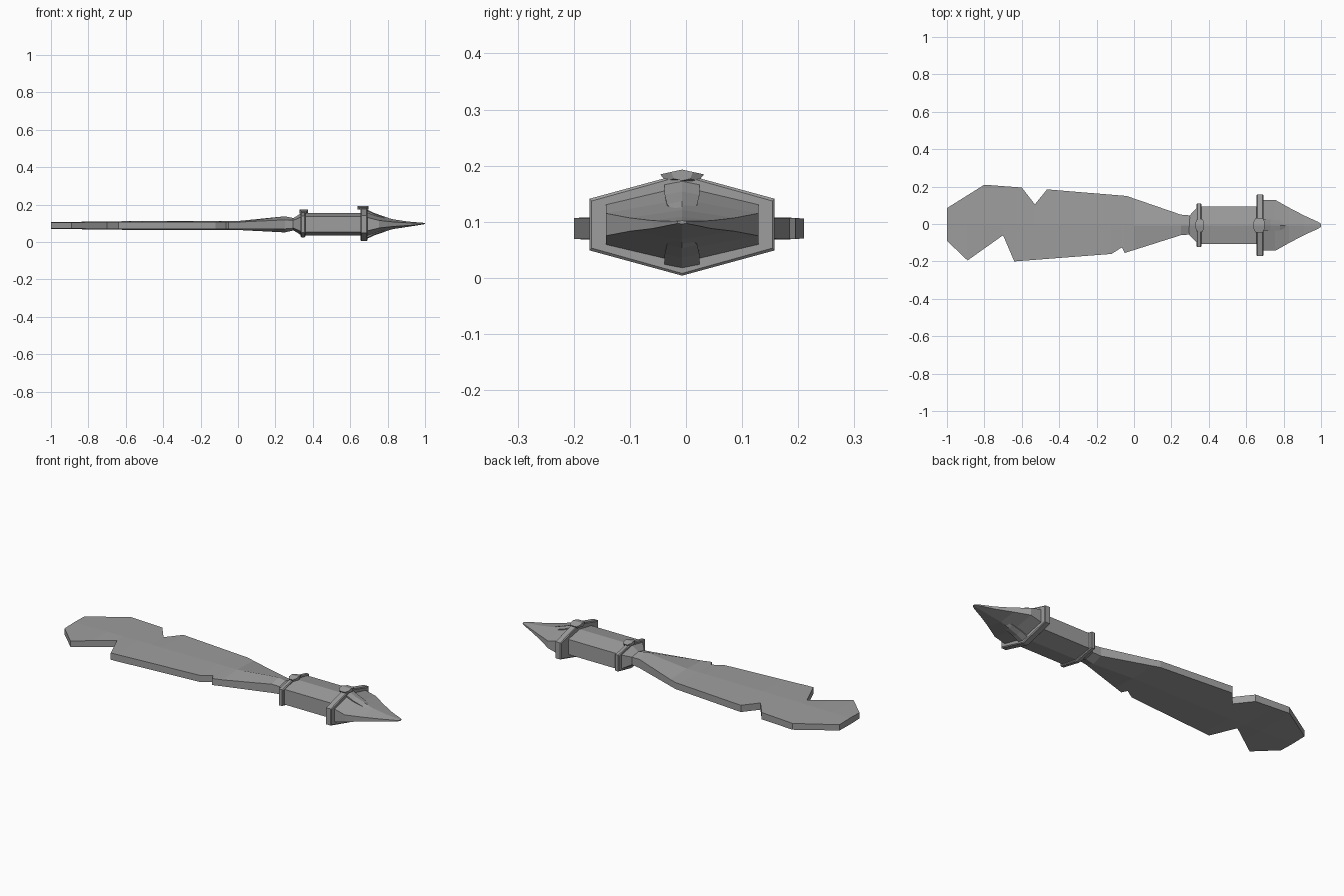
import bpy
import bmesh

cube = bpy.data.objects.get("Cube")
if cube:
    bpy.data.objects.remove(cube, do_unlink=True)

stone = bpy.data.materials.new("grey")
stone.use_nodes = True
GREY = (0.34, 0.34, 0.34, 1)
stone.diffuse_color = GREY
stone.node_tree.nodes["Principled BSDF"].inputs["Base Color"].default_value = GREY

CY, CZ = -0.007, 0.095   # long axis of the handle


def hexagon(x, width, peak, side, cz=CZ):
    """Hexagon across the axis: points above and below, upright sides."""
    return [(x, CY, cz + peak), (x, CY + width, cz + side), (x, CY + width, cz - side),
            (x, CY, cz - peak), (x, CY - width, cz - side), (x, CY - width, cz + side)]


def loft(name, sections):
    """Skin matching cross-sections and close both ends."""
    bm = bmesh.new()
    rings = [[bm.verts.new(p) for p in s] for s in sections]
    n = len(rings[0])
    for a, b in zip(rings, rings[1:]):
        for i in range(n):
            j = (i + 1) % n
            bm.faces.new((a[i], a[j], b[j], b[i]))
    bm.faces.new(rings[0])
    bm.faces.new(rings[-1])
    bmesh.ops.recalc_face_normals(bm, faces=bm.faces)
    mesh = bpy.data.meshes.new(name)
    bm.to_mesh(mesh)
    bm.free()
    mesh.materials.append(stone)
    obj = bpy.data.objects.new(name, mesh)
    bpy.context.collection.objects.link(obj)
    return obj


def along(points, x):
    """Value of a piecewise-linear line at x."""
    for (x0, v0), (x1, v1) in zip(points, points[1:]):
        if x0 <= x <= x1:
            return v0 + (v1 - v0) * (x - x0) / (x1 - x0)
    return points[-1][1]


# Blade: two notched edges and a ridge that swells towards the handle
back = [(-1, .085), (-.8, .21), (-.6, .195), (-.53, .105), (-.465, .185),
        (-.04, .15), (.25, .05), (.31, .045)]
front = [(-1, -.09), (-.89, -.195), (-.7, -.06), (-.64, -.2), (-.12, -.16),
         (-.065, -.125), (-.05, -.155), (.25, -.06), (.31, -.055)]
ridge = [(-1, .018), (-.6, .023), (0, .024), (.25, .043), (.31, .03)]
edge = [(-1, .016), (-.6, .019), (0, .018), (.25, .024), (.31, .02)]
middle = [(-1, .088), (0, .088), (.25, .094), (.31, CZ)]
blade = []
for x in sorted({p[0] for p in back + front + ridge}):
    yb, yf = along(back, x), along(front, x)
    z, r, e = along(middle, x), along(ridge, x), along(edge, x)
    blade.append([(x, CY, z + r), (x, yb, z + e), (x, yb, z - e),
                  (x, CY, z - r), (x, yf, z - e), (x, yf, z + e)])
loft("blade", blade)

# Handle
loft("collar", [hexagon(.295, .05, .032, .02), hexagon(.34, .098, .06, .04)])
loft("grip", [hexagon(.34, .1, .06, .042), hexagon(.67, .1, .06, .042)])


# Guard rings with slightly bevelled rims
def guard(name, x0, x1, width, peak, side):
    b = .004
    loft(name, [hexagon(x0, width - b, peak - b, side - b),
                hexagon(x0 + b, width, peak, side),
                hexagon(x1 - b, width, peak, side),
                hexagon(x1, width - b, peak - b, side - b)])


guard("small_guard", .335, .36, .117, .07, .045)
guard("large_guard", .656, .692, .165, .091, .046)


# Small caps straddling the guard peaks
def cap(name, x0, x1, width, z):
    sections = []
    for x, w in ((x0, width * .5), (x0 + .01, width), (x1 - .01, width), (x1, width * .5)):
        sections.append([(x, CY, z), (x, CY + w, z - w * .22),
                         (x, CY + w * .75, z - w * .22 - .012), (x, CY, z - .02),
                         (x, CY - w * .75, z - w * .22 - .012), (x, CY - w, z - w * .22)])
    loft(name, sections)


cap("small_cap", .33, .375, .035, .173)
cap("large_cap", .64, .698, .039, .193)

# Pointed pommel, hollowing towards its tip
loft("pommel", [hexagon(.69, .136, .068, .036), hexagon(.755, .136, .045, .02),
                hexagon(.83, .094, .026, .012), hexagon(.91, .052, .014, .007),
                hexagon(.985, .018, .005, .003, .098), hexagon(1, .008, .003, .002, .099)])

# Raised petals above and below the pommel
for name, s in (("upper_petal", 1), ("lower_petal", -1)):
    petal = []
    for x, w, h in ((.69, .031, .078), (.73, .031, .059), (.78, .027, .042), (.83, .008, .024)):
        petal.append([(x, CY, CZ + s * h), (x, CY + w, CZ + s * (h - .006)),
                      (x, CY + w * .7, CZ), (x, CY - w * .7, CZ),
                      (x, CY - w, CZ + s * (h - .006))])
    loft(name, petal)
